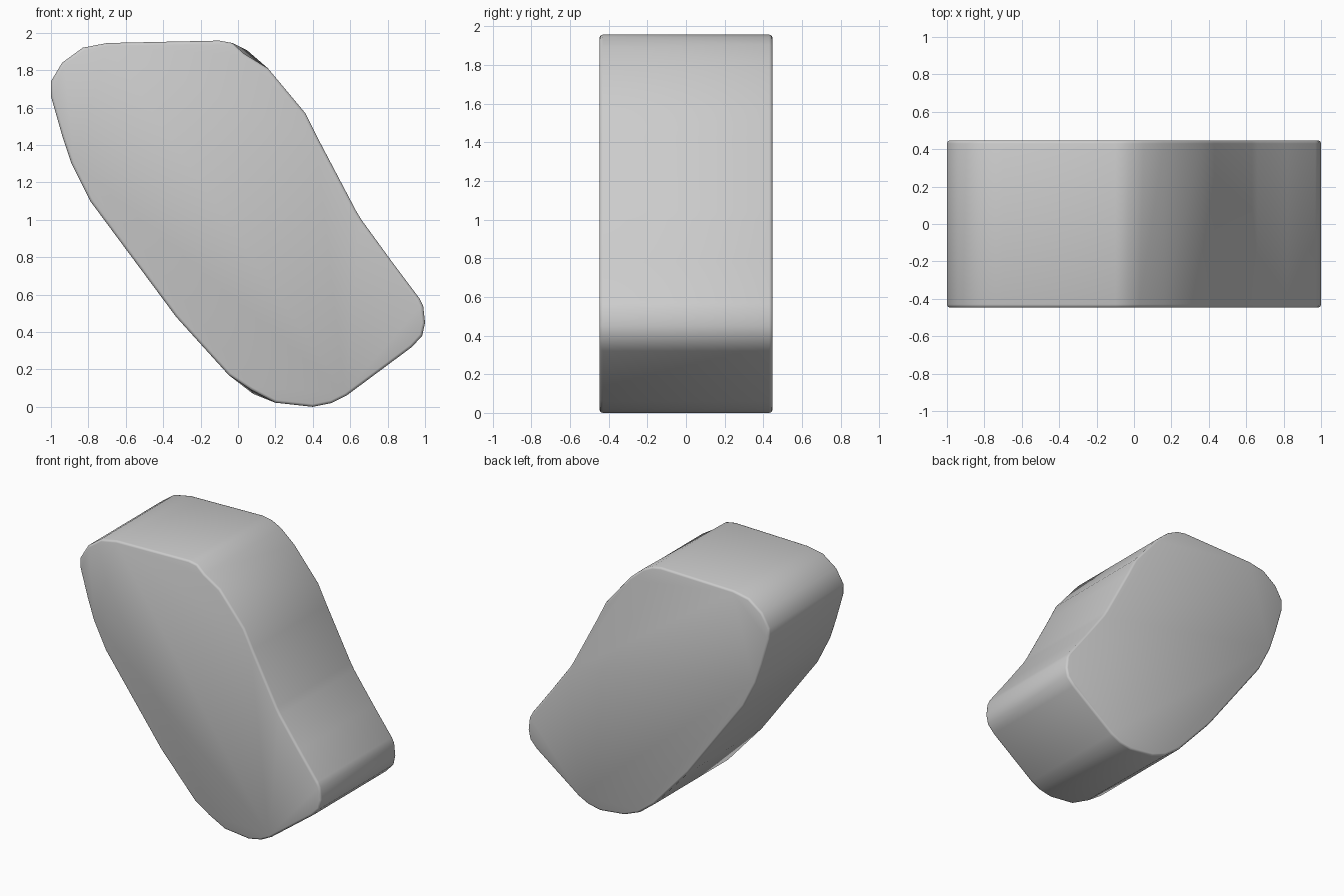
import bpy, bmesh
from mathutils import Vector

if "Cube" in bpy.data.objects:
    bpy.data.objects.remove(bpy.data.objects["Cube"])

# Side outline (x, z), clockwise from the left tip
OUTLINE = [(-1, 1.74), (-.94, 1.84), (-.83, 1.92), (-.70, 1.945), (-.10, 1.958),
           (-.03, 1.945), (.05, 1.905), (.16, 1.81), (.36, 1.57), (.43, 1.43), (.63, 1.05),
           (.66, 1.0), (.82, .78), (.97, .58), (.99, .54), (1, .45), (.985, .38),
           (.93, .32), (.58, .06), (.50, .02), (.40, 0), (.20, .022), (.08, .07),
           (-.05, .17), (-.33, .48), (-.79, 1.10), (-.89, 1.30), (-.94, 1.45), (-1, 1.66)]
# The front edge cuts slightly inside the back edge at two corners
FRONT_TWEAK = {6: (.03, 1.89), 22: (.07, .09)}


def inset(points, d):
    result = []
    for i, p in enumerate(points):
        a, b, c = Vector(points[i - 1]), Vector(p), Vector(points[(i + 1) % len(points)])
        t = (c - a).normalized()
        result.append((b.x + t.y * d, b.y - t.x * d))
    return result


front = [FRONT_TWEAK.get(i, p) for i, p in enumerate(OUTLINE)]
rings = [(inset(front, .015), -.447), (inset(front, .004), -.442), (front, -.43),
         (OUTLINE, .43), (inset(OUTLINE, .004), .442), (inset(OUTLINE, .015), .447)]

# Slanted rounded block: rings across the width, closed by two end faces
bm = bmesh.new()
loops = [[bm.verts.new((x, y, z)) for x, z in pts] for pts, y in rings]
n = len(OUTLINE)
for a, b in zip(loops, loops[1:]):
    for i in range(n):
        j = (i + 1) % n
        bm.faces.new((a[i], a[j], b[j], b[i]))
bm.faces.new(loops[0])
bm.faces.new(loops[-1])
bmesh.ops.recalc_face_normals(bm, faces=bm.faces[:])
mesh = bpy.data.meshes.new("slanted_block")
bm.to_mesh(mesh)
bm.free()
block = bpy.data.objects.new("slanted_block", mesh)
bpy.context.collection.objects.link(block)

# Smooth shading
bpy.context.view_layer.objects.active = block
block.select_set(True)
bpy.ops.object.shade_smooth_by_angle(angle=1.05)
